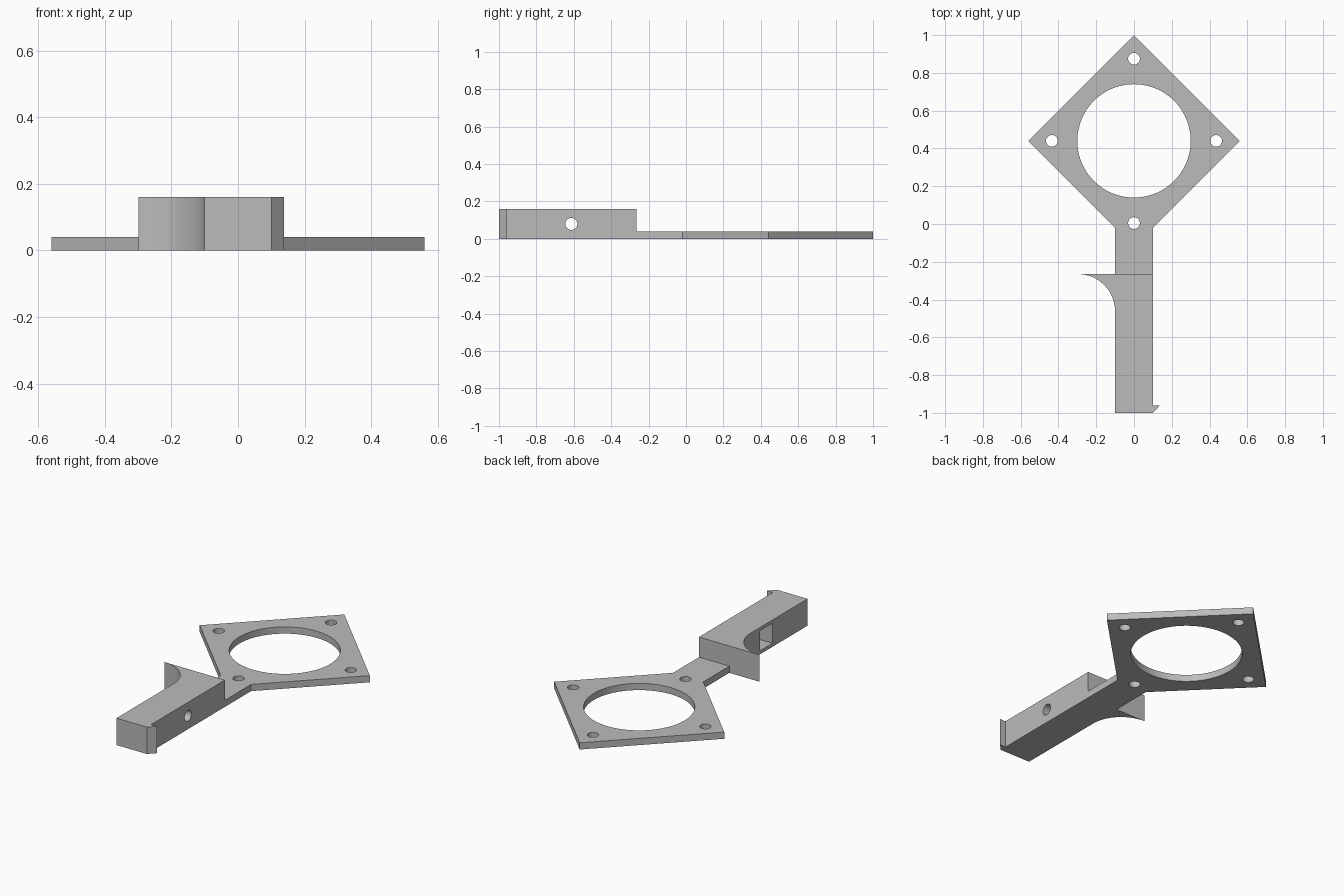
import bpy
import bmesh
from math import cos, sin, pi, radians

if "Cube" in bpy.data.objects:
    bpy.data.objects.remove(bpy.data.objects["Cube"], do_unlink=True)

grey = bpy.data.materials.new("mid grey")
grey.use_nodes = True
colour = (0.5, 0.5, 0.5, 1)
grey.diffuse_color = colour
grey.node_tree.nodes["Principled BSDF"].inputs["Base Color"].default_value = colour

HALF = 0.1        # half width of the arm
STEP = -0.265     # where the thick grip begins
THIN, THICK = 0.04, 0.16
CENTRE, REACH = 0.44, 0.56   # middle and half diagonal of the mounting plate


def prism(name, outline, z0, z1):
    """Extrude a flat outline between two heights."""
    bm = bmesh.new()
    face = bm.faces.new([bm.verts.new((x, y, z0)) for x, y in outline])
    top = bmesh.ops.extrude_face_region(bm, geom=[face])["geom"]
    for v in top:
        if isinstance(v, bmesh.types.BMVert):
            v.co.z = z1
    bmesh.ops.recalc_face_normals(bm, faces=bm.faces)
    mesh = bpy.data.meshes.new(name)
    bm.to_mesh(mesh)
    bm.free()
    mesh.materials.append(grey)
    obj = bpy.data.objects.new(name, mesh)
    bpy.context.collection.objects.link(obj)
    return obj


def disc(x, y, r, n):
    return [(x + r * cos(2 * pi * i / n), y + r * sin(2 * pi * i / n)) for i in range(n)]


def combine(target, tool, operation="DIFFERENCE"):
    """Apply a boolean and discard the tool."""
    mod = target.modifiers.new("boolean", "BOOLEAN")
    mod.object, mod.operation, mod.solver = tool, operation, "EXACT"
    bpy.context.view_layer.objects.active = target
    bpy.ops.object.modifier_apply(modifier=mod.name)
    bpy.data.objects.remove(tool, do_unlink=True)


# Diamond mounting plate with its thin neck
shoulder = CENTRE - REACH + HALF
plate = prism("mounting_plate", [
    (0, CENTRE + REACH), (-REACH, CENTRE), (-HALF, shoulder), (-HALF, STEP),
    (HALF, STEP), (HALF, shoulder), (REACH, CENTRE)], 0, THIN)

# Large opening and the four corner screw holes
combine(plate, prism("opening_cutter", disc(0, CENTRE, 0.3, 96), -0.1, 0.1))
for i in range(4):
    a = i * pi / 2
    x, y = 0.435 * cos(a), CENTRE + 0.435 * sin(a)
    combine(plate, prism("screw_cutter", disc(x, y, 0.031, 32), -0.1, 0.1))

# Thick grip: curved fin on one side, small hook at the free end
R = 0.198
fin = [(-HALF - R + R * cos(a), STEP - R + R * sin(a))
       for a in (pi / 2 * i / 24 for i in range(24))]
grip = prism("grip", [(-HALF, -1), *fin, (-HALF - R, STEP), (HALF, STEP),
                      (HALF, -0.96), (0.138, -0.96), (HALF, -1)], 0, THICK)

# Cross bolt hole and square nut pocket
bolt = prism("bolt_cutter", disc(0, 0, 0.032, 32), -0.3, 0.3)
bolt.rotation_euler.y = radians(90)
bolt.location = (0, -0.613, THICK / 2)
combine(grip, bolt)
pocket = prism("pocket_cutter", [(-0.2, -0.671), (0, -0.671), (0, -0.555), (-0.2, -0.555)],
               0.021, 0.139)
combine(grip, pocket)

# Smooth the round walls, keep the edges crisp
for obj in (plate, grip):
    bpy.ops.object.select_all(action="DESELECT")
    obj.select_set(True)
    bpy.context.view_layer.objects.active = obj
    bpy.ops.object.shade_smooth_by_angle(angle=radians(30))
